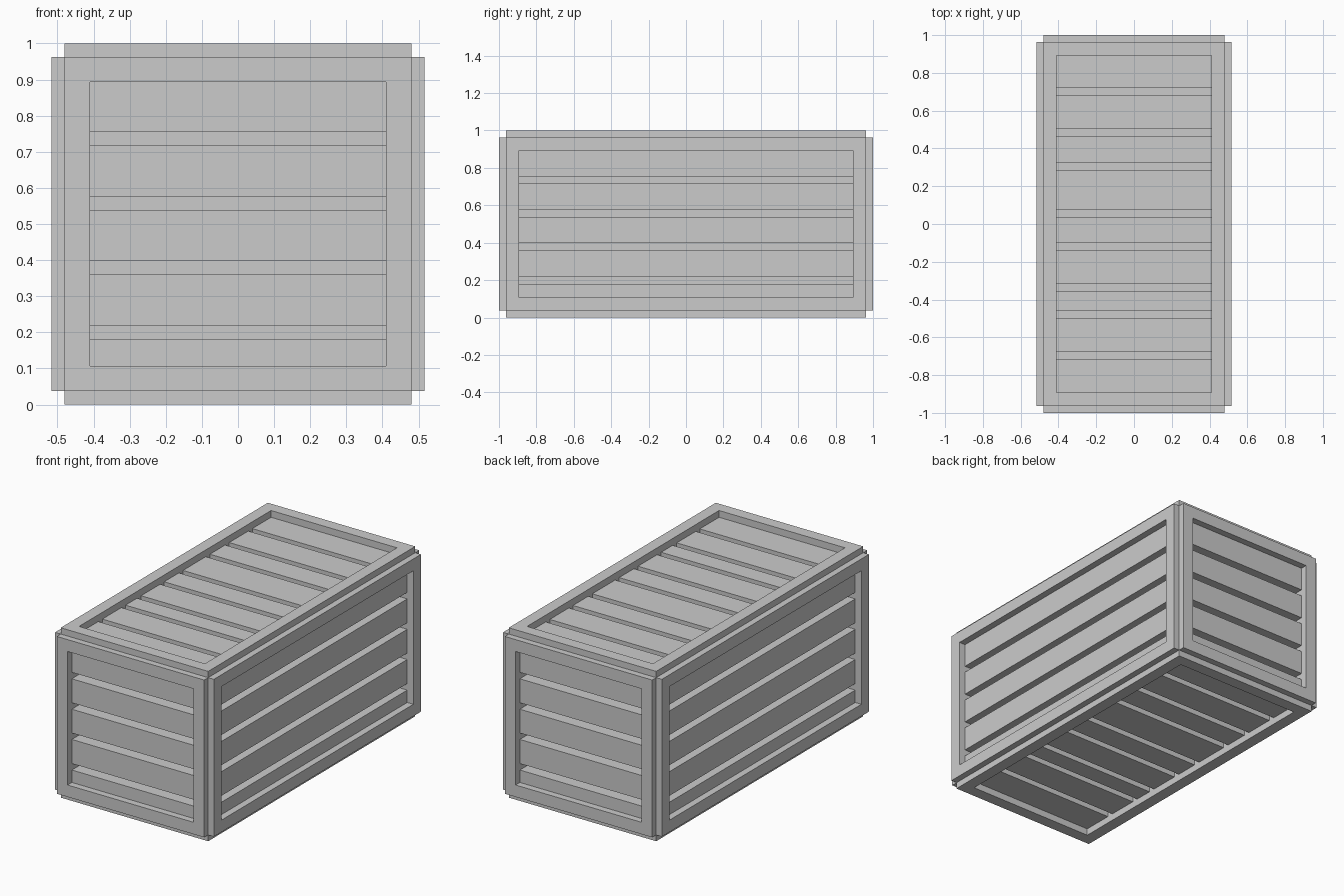
import bpy, bmesh
from mathutils import Matrix, Vector

if "Cube" in bpy.data.objects:
    bpy.data.objects.remove(bpy.data.objects["Cube"])

# Core half sizes; each face carries a raised frame with recessed slats
HX, HY, HZ = 0.48, 0.963, 0.463
RAISE, RIM, RECESS = 0.037, 0.07, 0.04
CENTRE = Vector((0, 0, 0.5))
GAP = 0.038
WALL_GAPS = [0.199 - 0.5, 0.379 - 0.5, 0.557 - 0.5, 0.736 - 0.5]
LID_GAPS = [-0.695, -0.48, -0.335, -0.12, 0.055, 0.305, 0.485, 0.70]


def finish(name, bm):
    bmesh.ops.recalc_face_normals(bm, faces=bm.faces)
    me = bpy.data.meshes.new(name)
    bm.to_mesh(me)
    bm.free()
    ob = bpy.data.objects.new(name, me)
    bpy.context.collection.objects.link(ob)
    return ob


def add_box(bm, lo, hi, mat):
    lo, hi = Vector(lo), Vector(hi)
    size = hi - lo
    m = mat @ Matrix.Translation((lo + hi) / 2) @ Matrix.Diagonal((*size, 1))
    bmesh.ops.create_cube(bm, size=1, matrix=m)


def panel(name, u, v, n, hu, hv, hn, gaps):
    """Frame and slats on one side: u across, v along the stack, n outwards."""
    mat = Matrix((u, v, n)).transposed().to_4x4()
    mat.translation = CENTRE
    outer, inner = hn + RAISE, hn - RIM
    iu, iv = hu - RIM, hv - RIM

    # Rectangular ring frame
    bm = bmesh.new()
    rings = []
    for a, b, w in ((hu, hv, outer), (iu, iv, outer), (iu, iv, inner), (hu, hv, inner)):
        rings.append([bm.verts.new(mat @ Vector((sx * a, sy * b, w)))
                      for sx, sy in ((-1, -1), (1, -1), (1, 1), (-1, 1))])
    for i in range(4):
        r, s = rings[i], rings[(i + 1) % 4]
        for j in range(4):
            k = (j + 1) % 4
            bm.faces.new((r[j], r[k], s[k], s[j]))
    finish(name + "_frame", bm)

    # Slats between the gaps
    bm = bmesh.new()
    starts = [-iv] + [g + GAP / 2 for g in gaps]
    ends = [g - GAP / 2 for g in gaps] + [iv]
    for s, e in zip(starts, ends):
        add_box(bm, (-iu, s, inner), (iu, e, outer - RECESS), mat)
    finish(name + "_slats", bm)


X, Y, Z = Vector((1, 0, 0)), Vector((0, 1, 0)), Vector((0, 0, 1))
for label, s in (("front", -1), ("back", 1)):
    panel(label, X, Z, s * Y, HX, HZ, HY, WALL_GAPS)
for label, s in (("left", -1), ("right", 1)):
    panel(label, Y, Z, s * X, HY, HZ, HX, WALL_GAPS)
for label, s in (("bottom", -1), ("top", 1)):
    panel(label, X, Y, s * Z, HX, HY, HZ, LID_GAPS)

# Inner box closing the gaps
bm = bmesh.new()
inner = Vector((HX - RIM, HY - RIM, HZ - RIM))
add_box(bm, -inner, inner, Matrix.Translation(CENTRE))
finish("inner_box", bm)
